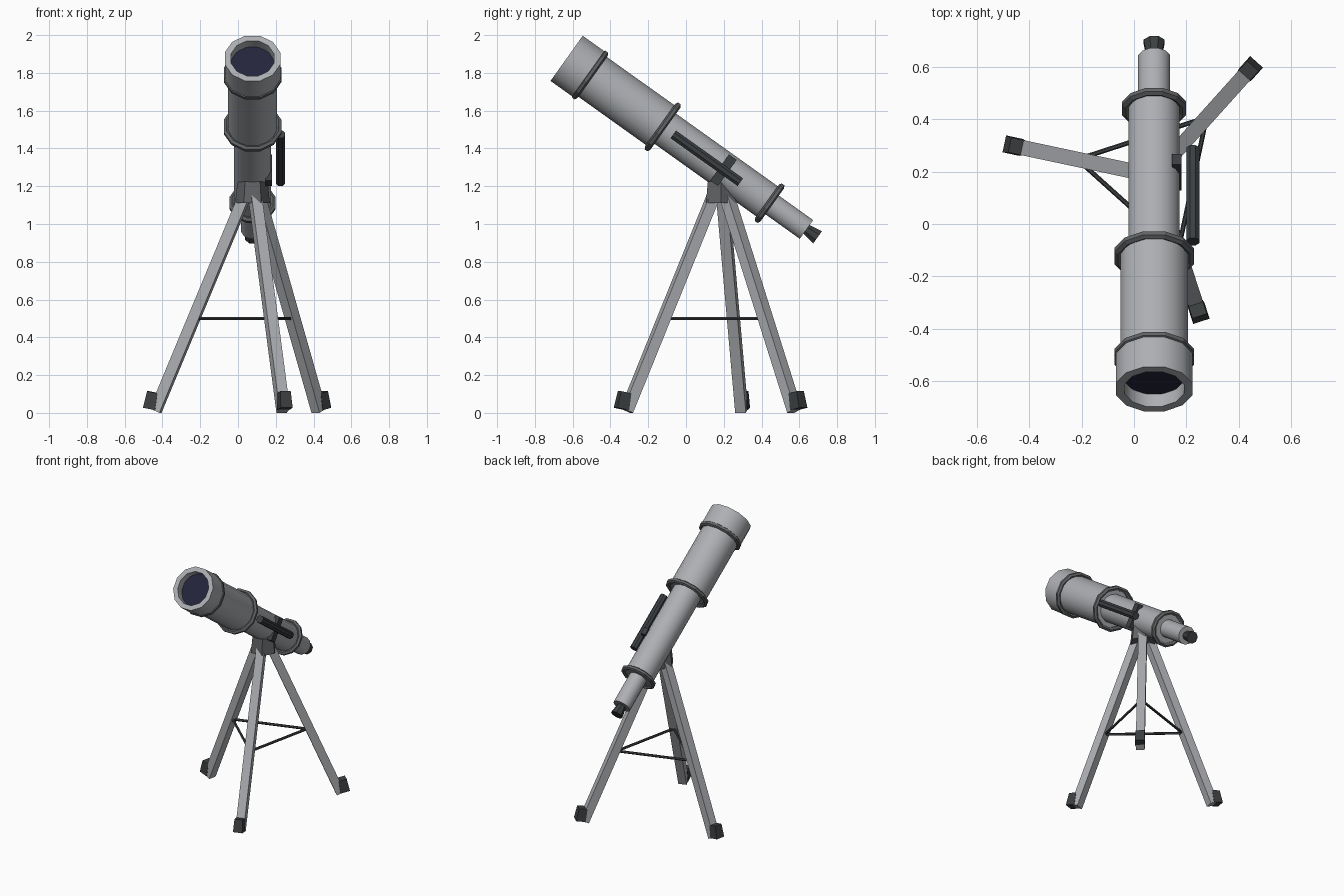
import bpy, bmesh, math
from mathutils import Vector, Matrix

cube = bpy.data.objects.get("Cube")
if cube:
    bpy.data.objects.remove(cube)


def material(name, rgb):
    m = bpy.data.materials.new(name)
    m.use_nodes = True
    m.diffuse_color = (*rgb, 1)
    m.node_tree.nodes["Principled BSDF"].inputs["Base Color"].default_value = (*rgb, 1)
    return m


LIGHT = material("light grey", (0.42, 0.43, 0.45))
MID = material("slate grey", (0.12, 0.125, 0.13))
DARK = material("charcoal", (0.045, 0.05, 0.053))
GLASS = material("navy glass", (0.018, 0.018, 0.045))


def finish(name, bm, mat, matrix, smooth):
    bmesh.ops.recalc_face_normals(bm, faces=bm.faces)
    mesh = bpy.data.meshes.new(name)
    bm.to_mesh(mesh)
    bm.free()
    mesh.materials.append(mat)
    ob = bpy.data.objects.new(name, mesh)
    bpy.context.collection.objects.link(ob)
    ob.matrix_world = matrix
    if smooth:
        bpy.ops.object.select_all(action='DESELECT')
        ob.select_set(True)
        bpy.context.view_layer.objects.active = ob
        bpy.ops.object.shade_smooth_by_angle(angle=math.radians(40))
    return ob


def lathe(name, profile, sides, mat, matrix, smooth=True, phase=0.5, closed=False):
    """Turn (height, radius) points around local z, capping open ends."""
    bm = bmesh.new()
    rings = []
    for h, r in profile:
        angles = [math.tau * (i + phase) / sides for i in range(sides)]
        rings.append([bm.verts.new((r * math.cos(a), r * math.sin(a), h)) for a in angles])
    pairs = list(zip(rings, rings[1:]))
    if closed:
        pairs.append((rings[-1], rings[0]))
    else:
        bm.faces.new(rings[0])
        bm.faces.new(rings[-1])
    for a, b in pairs:
        for i in range(sides):
            j = (i + 1) % sides
            bm.faces.new((a[i], a[j], b[j], b[i]))
    return finish(name, bm, mat, matrix, smooth)


def frame(origin, axis, side):
    """Matrix with local z on axis and local x close to side."""
    z = Vector(axis).normalized()
    y = z.cross(Vector(side)).normalized()
    x = y.cross(z)
    return Matrix.Translation(origin) @ Matrix((x, y, z)).transposed().to_4x4()


def box(name, size, mat, matrix, taper=1.0):
    bm = bmesh.new()
    bmesh.ops.create_cube(bm, size=1)
    for v in bm.verts:
        k = taper if v.co.z > 0 else 1
        v.co = (v.co.x * size[0] * k, v.co.y * size[1] * k, v.co.z * size[2])
    return finish(name, bm, mat, matrix, False)


# Optical tube, measured from its front rim
tilt = math.radians(35.5)
axis = Vector((0, math.cos(tilt), -math.sin(tilt)))
scope = frame((0.077, -0.632, 1.877), axis, (1, 0, 0))
lathe("dew_shield", [(0.07, 0.118), (0, 0.118), (0, 0.152), (0.15, 0.152)], 12, LIGHT, scope)
lathe("front_lens", [(0.058, 0.117), (0.066, 0.117)], 24, GLASS, scope, False)
lathe("main_tube", [(0.14, 0.132), (0.625, 0.132)], 16, LIGHT, scope)
lathe("rear_tube", [(0.61, 0.1), (1.325, 0.1)], 16, LIGHT, scope)
lathe("focuser_tube", [(1.31, 0.063), (1.56, 0.063)], 12, LIGHT, scope)
lathe("eyepiece", [(1.55, 0.029), (1.632, 0.043)], 8, DARK, scope, False)

# Collars around the tube
for name, s, radius in (("front_collar", 0.152, 0.143), ("middle_collar", 0.625, 0.143),
                        ("rear_collar", 1.32, 0.112)):
    section = [(s + 0.017 * math.cos(math.tau * k / 6),
                radius + 0.017 * math.sin(math.tau * k / 6)) for k in range(6)]
    lathe(name, section, 12, MID, scope, False, closed=True)

# Finder and its bracket on the left side
lathe("finder_scope", [(-0.218, 0.027), (0.218, 0.027)], 8, DARK,
      frame((0.225, 0.11, 1.348), axis, (1, 0, 0)), False)
box("finder_bracket", (0.036, 0.17, 0.05), DARK,
    scope @ Matrix.Translation((0.086, 0, 1.02)))

# Tripod head
centre = Vector((0.077, 0.185, 0))
lathe("tripod_head", [(1.11, 0.092), (1.225, 0.08)], 6, MID,
      Matrix.Translation(centre), False, phase=0)

# Legs, feet and spreader bars
directions = [Vector((math.cos(a), math.sin(a), 0))
              for a in (math.radians(48 + 120 * i) for i in range(3))]
UP = Vector((0, 0, 1))
for i, out in enumerate(directions):
    top = centre + out * 0.045 + UP * 1.14
    bottom = centre + out * 0.525 + UP * 0.012
    leg = top - bottom
    box(f"leg_{i + 1}", (0.058, 0.058, leg.length), LIGHT,
        frame((top + bottom) / 2, leg, out))
    foot = centre + out * 0.545 + UP * 0.065
    box(f"foot_{i + 1}", (0.066, 0.066, 0.09), DARK,
        frame(foot, UP - out * 0.2, out), taper=0.88)
    a = centre + out * 0.3 + UP * 0.5
    b = centre + directions[(i + 1) % 3] * 0.3 + UP * 0.5
    lathe(f"spreader_bar_{i + 1}", [(0, 0.009), ((b - a).length, 0.009)], 6, DARK,
          frame(a, b - a, UP))
